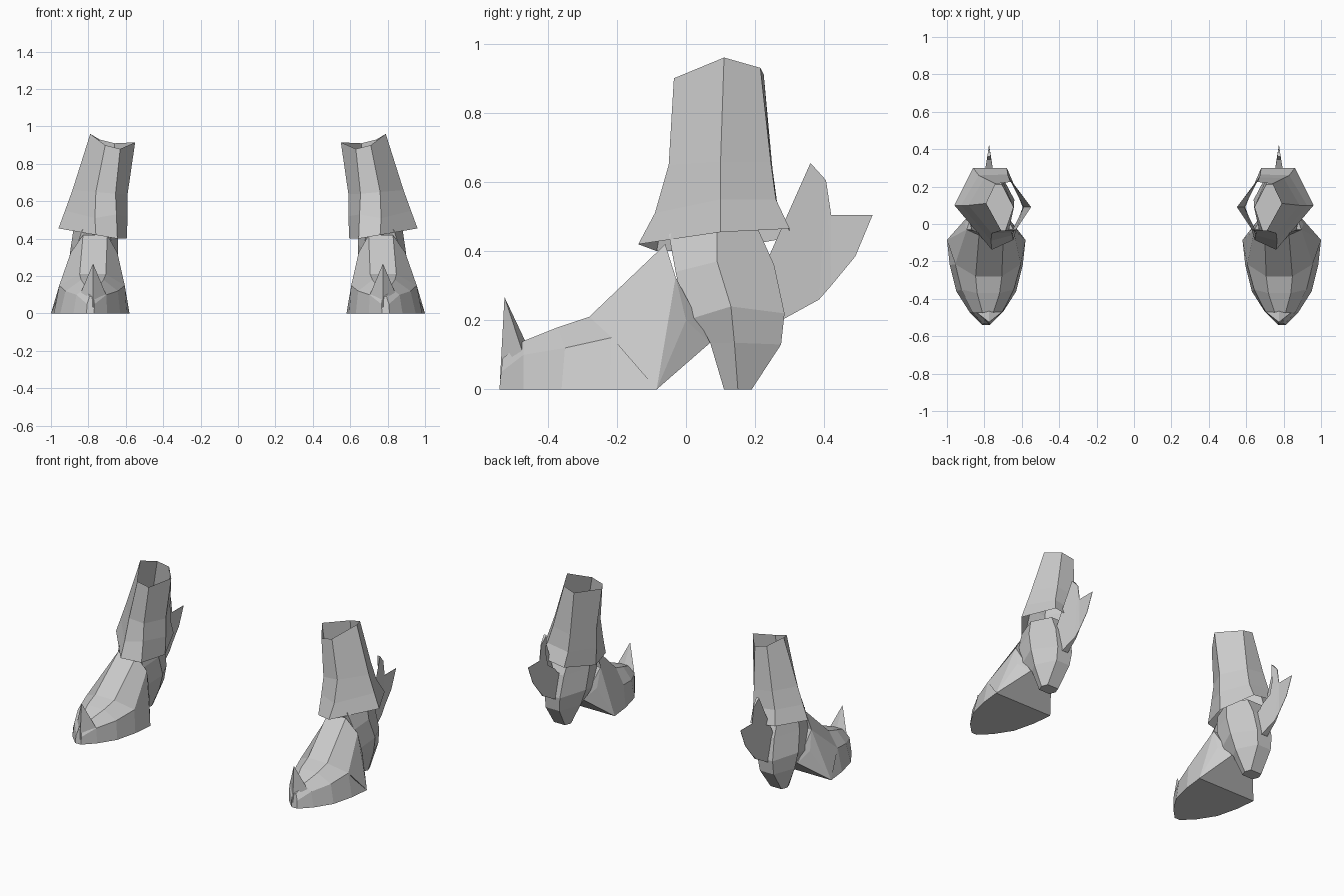
import bpy
import bmesh

if "Cube" in bpy.data.objects:
    bpy.data.objects.remove(bpy.data.objects["Cube"], do_unlink=True)

grey = bpy.data.materials.new("plain grey")
grey.use_nodes = True
colour = (0.6, 0.6, 0.6, 1)
grey.diffuse_color = colour
grey.node_tree.nodes["Principled BSDF"].inputs["Base Color"].default_value = colour


def centre(z):
    """The boot leans inward as it rises."""
    return 0.79 - 0.063 * z


def place(p):
    """Turn (offset from the boot's middle, y, z) into a position."""
    return (centre(p[2]) + p[0], p[1], p[2])


def finish(bm, name):
    """Store the left part and mirror it to the right boot."""
    bmesh.ops.recalc_face_normals(bm, faces=bm.faces[:])
    mesh = bpy.data.meshes.new(name)
    bm.to_mesh(mesh)
    bm.free()
    mesh.materials.append(grey)
    obj = bpy.data.objects.new(name, mesh)
    bpy.context.collection.objects.link(obj)
    mirror = obj.modifiers.new("other boot", "MIRROR")
    mirror.use_mirror_merge = False
    return obj


def loft(name, rings, capped):
    """Join closed rings of points one after another."""
    bm = bmesh.new()
    loops = [[bm.verts.new(p) for p in ring] for ring in rings]
    count = len(loops[0])
    for low, high in zip(loops, loops[1:]):
        for i in range(count):
            j = (i + 1) % count
            bm.faces.new((low[i], low[j], high[j], high[i]))
    if capped:
        bm.faces.new(loops[0])
        bm.faces.new(loops[-1])
    return finish(bm, name)


def both_sides(half):
    """Complete a half section with its reflection."""
    other = [(-x, y, z) for x, y, z in reversed(half)]
    return [place(p) for p in list(half) + other]


def hull(name, points):
    bm = bmesh.new()
    for p in points:
        bm.verts.new(p)
    result = bmesh.ops.convex_hull(bm, input=bm.verts[:])
    loose = [v for v in bm.verts if not v.link_faces]
    bmesh.ops.delete(bm, geom=loose, context="VERTS")
    return finish(bm, name)


# Forefoot: sole edge, side ridge and top edge, from toe to instep
forefoot = [
    [(.02, -.54, 0), (.02, -.535, .05), (.01, -.53, .09)],
    [(.09, -.47, 0), (.08, -.47, .1), (.03, -.47, .14)],
    [(.16, -.36, 0), (.14, -.35, .12), (.06, -.37, .18)],
    [(.195, -.22, 0), (.175, -.215, .15), (.07, -.28, .21)],
    [(.21, -.085, 0), (.125, -.03, .325), (.065, -.06, .42)],
]
loft("forefoot", [both_sides(r) for r in forefoot], True)

# Arch: joins the flared back of the sole to the heel
arch = [(.21, -.085, 0), (.175, -.215, .15), (.125, -.03, .325),
        (.128, 0, .2), (.1, -.03, .075), (.08, .07, .135)]
hull("arch", both_sides(arch))

# Heel and ankle: front, side and back edges, from the floor up
ankle = [
    [(.04, .11, 0), (.055, .15, 0), (.04, .19, 0)],
    [(.07, .07, .135), (.11, .14, .135), (.05, .275, .13)],
    [(.1, 0, .2), (.135, .13, .24), (.055, .285, .22)],
    [(.1, -.03, .34), (.125, .09, .37), (.055, .255, .36)],
    [(.07, -.05, .45), (.117, .09, .46), (.055, .21, .46)],
]
loft("heel_and_ankle", [both_sides(r) for r in ankle], True)

# Cuff: open six-sided shaft, listed inner, front pair, outer, back pair
cuff = [
    [(.595, .09, .4), (.645, -.085, .4), (.76, -.138, .42),
     (.96, .1, .455), (.86, .3, .465), (.68, .3, .44)],
    [(.59, .09, .52), (.65, -.06, .53), (.765, -.09, .51),
     (.925, .1, .55), (.83, .26, .55), (.675, .265, .53)],
    [(.59, .09, .64), (.655, -.045, .64), (.76, -.05, .65),
     (.885, .1, .66), (.8, .245, .66), (.67, .25, .64)],
    [(.55, .09, .915), (.63, -.03, .88), (.71, -.035, .9),
     (.79, .11, .96), (.74, .215, .93), (.66, .225, .91)],
]
loft("cuff", cuff, False)

# Toe spike
middle = 0.775
spike = [(middle, -.538, .03), (middle, -.525, .267), (middle, -.465, .14)]
spike += [(middle + s * .07, -.47, .1) for s in (-1, 1)]
hull("toe_spike", spike)


def blade(name, outline):
    """Flat shape in y and z that thins to an edge towards the back."""
    bm = bmesh.new()
    sides = []
    for s in (-1, 1):
        sides.append([
            bm.verts.new((middle + s * max(.001, .16 * (.42 - y)), y, z))
            for y, z in outline])
    left, right = sides
    bm.faces.new(left)
    bm.faces.new(right)
    for i in range(len(outline)):
        j = (i + 1) % len(outline)
        bm.faces.new((left[i], left[j], right[j], right[i]))
    bmesh.ops.triangulate(bm, faces=[f for f in bm.faces if len(f.verts) > 4])
    return finish(bm, name)


# Heel spur: thick root with an upright point, then a thin rear point
blade("spur_root", [(.22, .34), (.255, .36), (.29, .41), (.345, .44),
                    (.365, .53), (.36, .655), (.405, .605), (.42, .505),
                    (.42, .3), (.385, .26), (.285, .205), (.22, .22)])
blade("spur_point", [(.42, .505), (.54, .505), (.49, .385), (.42, .3)])
